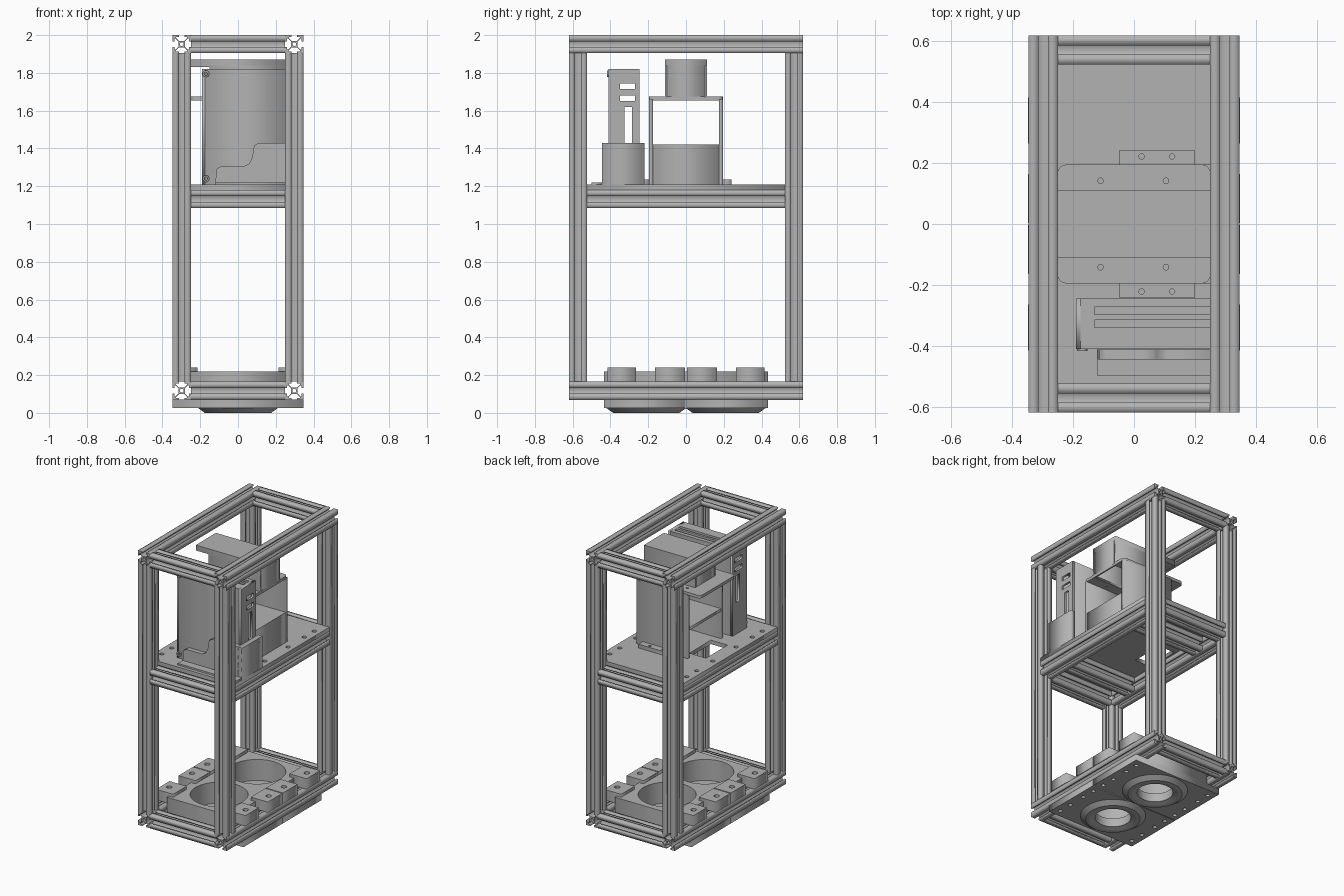
import bpy
from math import sin, cos, pi
from mathutils import Matrix

cube = bpy.data.objects.get("Cube")
if cube:
    bpy.data.objects.remove(cube)

grey = bpy.data.materials.new("machined_grey")
grey.use_nodes = True
grey.diffuse_color = (0.45, 0.45, 0.45, 1)
grey.node_tree.nodes["Principled BSDF"].inputs["Base Color"].default_value = (0.45, 0.45, 0.45, 1)

# Local outline (a, b) and depth mapped to world axes
FRAMES = {
    "z": Matrix(((1, 0, 0), (0, 1, 0), (0, 0, 1))),
    "x": Matrix(((0, 0, 1), (1, 0, 0), (0, 1, 0))),
    "y": Matrix(((1, 0, 0), (0, 0, -1), (0, 1, 0))),
}


def circle(x, y, r, n=16):
    return [(x + r * cos(2 * pi * i / n), y + r * sin(2 * pi * i / n)) for i in range(n)]


def rect(x0, x1, y0, y1, r=0):
    if not r:
        return [(x0, y0), (x1, y0), (x1, y1), (x0, y1)]
    corners = [(x1 - r, y1 - r), (x0 + r, y1 - r), (x0 + r, y0 + r), (x1 - r, y0 + r)]
    return [(cx + r * cos(pi / 2 * (q + i / 4)), cy + r * sin(pi / 2 * (q + i / 4)))
            for q, (cx, cy) in enumerate(corners) for i in range(5)]


def finish(name, mesh):
    mesh.materials.clear()
    mesh.materials.append(grey)
    ob = bpy.data.objects.new(name, mesh)
    bpy.context.collection.objects.link(ob)
    return ob


def prism(name, axis, lo, hi, outline, holes=(), shift=(0, 0)):
    """Extrude an outline with holes along an axis from lo to hi."""
    curve = bpy.data.curves.new(name + "_outline", "CURVE")
    curve.dimensions = "2D"
    curve.fill_mode = "BOTH"
    curve.extrude = (hi - lo) / 2
    for loop in [outline, *holes]:
        spline = curve.splines.new("POLY")
        spline.points.add(len(loop) - 1)
        for p, (a, b) in zip(spline.points, loop):
            p.co = (a + shift[0], b + shift[1], 0, 1)
        spline.use_cyclic_u = True
    temp = bpy.data.objects.new(name + "_temp", curve)
    bpy.context.collection.objects.link(temp)
    graph = bpy.context.evaluated_depsgraph_get()
    mesh = bpy.data.meshes.new_from_object(temp.evaluated_get(graph))
    bpy.data.objects.remove(temp)
    frame = FRAMES[axis]
    move = Matrix.Translation(frame.col[2] * (lo + hi) / 2 * (-1 if axis == "y" else 1))
    mesh.transform(move @ frame.to_4x4())
    return finish(name, mesh)


def box(name, x, y, z):
    return prism(name, "z", z[0], z[1], rect(*x, *y))


# Slotted extrusion section, one side repeated four times
H = 0.048
side = [(H, -H), (H, -0.015), (0.038, -0.015), (0.038, -0.029), (0.032, -0.029), (0.018, -0.015)]
side += [(a, -b) for a, b in reversed(side[1:])]
section = []
for turn in range(4):
    c, s = round(cos(turn * pi / 2)), round(sin(turn * pi / 2))
    section += [(a * c - b * s, a * s + b * c) for a, b in side]


def rail(name, axis, lo, hi, at):
    prism(name, axis, lo, hi, section, [circle(0, 0, 0.01, 12)], at)


# Frame of rails and posts
RX, RY = 0.298, 0.572
for sgn, lr in ((1, "left"), (-1, "right")):
    for end, fb in ((-1, "front"), (1, "back")):
        rail(f"post_{fb}_{lr}", "z", 0.165, 1.905, (sgn * RX, end * RY))
    for level, z, reach in (("top", 1.952, 0.62), ("bottom", 0.117, 0.62), ("middle", 1.132, 0.524)):
        rail(f"{level}_rail_{lr}", "y", -reach, reach, (sgn * RX, z))
for end, fb in ((-1, "front"), (1, "back")):
    for level, z in (("top", 1.952), ("bottom", 0.117), ("middle", 1.132)):
        rail(f"{level}_rail_{fb}", "x", -0.25, 0.25, (end * RY, z))
    rail(f"shelf_support_{fb}", "x", -0.25, 0.25, (end * 0.34, 1.132))

# Shelf plate with bolt holes and a cable opening
bolts = [circle(sx * 0.3, y, 0.015) for sx in (-1, 1) for y in (-0.42, -0.31, -0.13, 0.13, 0.31, 0.42)]
opening = rect(-0.24, -0.11, -0.12, 0.12)
prism("shelf_plate", "z", 1.18, 1.208, rect(-0.345, 0.345, -0.524, 0.524), bolts + [opening])

# Central housing: walls, deck, flange and hollow hood
for s, fb in ((-1, "front"), (1, "back")):
    ys = sorted((s * 0.175, s * 0.195))
    box(f"housing_wall_{fb}", (-0.15, 0.25), ys, (1.208, 1.66))
    ys = sorted((s * 0.1, s * 0.112))
    box(f"hood_wall_{fb}", (-0.15, 0.25), ys, (1.67, 1.84))
    foot = sorted((s * 0.195, s * 0.242))
    prism(f"housing_foot_{fb}", "z", 1.208, 1.235, rect(-0.05, 0.2, *foot),
          [circle(x, s * 0.222, 0.009) for x in (0.025, 0.125)])
box("housing_deck", (-0.15, 0.25), (-0.175, 0.175), (1.4, 1.42))
box("housing_end_plate", (0.23, 0.25), (-0.175, 0.175), (1.208, 1.4))
flange_holes = [circle(x, y, 0.009) for x in (-0.11, 0.105) for y in (-0.142, 0.142)]
prism("housing_flange", "z", 1.655, 1.676, rect(-0.25, 0.25, -0.195, 0.195, 0.025),
      flange_holes + [rect(-0.14, 0.24, -0.1, 0.1)])
for x0, lr in ((0.238, "left"), (-0.15, "right")):
    box(f"hood_end_{lr}", (x0, x0 + 0.012), (-0.1, 0.1), (1.67, 1.84))
box("hood_top", (-0.25, 0.25), (-0.112, 0.112), (1.832, 1.87))

# Slotted upright case
case_slots = [rect(-0.35, -0.27, 1.715, 1.745), rect(-0.35, -0.27, 1.65, 1.68),
              rect(-0.325, -0.285, 1.43, 1.62)]
for x0, lr in ((0.295, "left"), (-0.19, "right")):
    prism(f"case_end_{lr}", "x", x0, x0 + 0.015, rect(-0.41, -0.245, 1.208, 1.82), case_slots)
box("case_front_panel", (-0.175, 0.295), (-0.41, -0.395), (1.208, 1.82))
box("case_back_panel", (-0.175, 0.295), (-0.26, -0.245), (1.208, 1.82))
prism("case_top", "z", 1.805, 1.82, rect(-0.175, 0.295, -0.395, -0.26),
      [rect(-0.13, 0.28, -0.298, -0.273), rect(-0.13, 0.28, -0.34, -0.315)])
for z in (1.24, 1.795):
    prism("case_screw", "y", -0.418, -0.405, circle(-0.17, z, 0.018), [circle(-0.17, z, 0.009)])

# Stepped bracket clamping the case
step = [(-0.12, 1.208), (0.34, 1.208), (0.34, 1.43), (0.11, 1.43), (0.085, 1.415), (0.075, 1.35),
        (0.06, 1.32), (0.03, 1.305), (-0.09, 1.305), (-0.115, 1.29)]
prism("bracket_front", "y", -0.445, -0.412, step)
box("bracket_side", (0.312, 0.345), (-0.445, -0.22), (1.208, 1.43))
box("bracket_foot", (-0.12, 0.34), (-0.5, -0.445), (1.208, 1.22))

# Base block with two bores, wide upper edges and bolt tabs
bores = [circle(0, y, 0.185, 48) for y in (-0.21, 0.21)]
prism("base_block", "z", 0.07, 0.218, rect(-0.25, 0.25, -0.435, 0.435), bores)
for sgn, lr in ((1, "left"), (-1, "right")):
    for y0, y1 in ((-0.415, -0.265), (-0.165, -0.004), (0.004, 0.165), (0.265, 0.415)):
        xs = sorted((sgn * 0.215, sgn * 0.348))
        prism(f"base_tab_{lr}", "z", 0.166, 0.24, rect(*xs, y0, y1),
              [circle(sgn * 0.298, (y0 + y1) / 2, 0.018)])

# Underside plates with shallow conical rings around the ports
for s, fb in ((-1, "front"), (1, "back")):
    ys = sorted((s * 0.003, s * 0.435))
    port = circle(0, s * 0.21, 0.115, 48)
    plate_bolts = [circle(sx * 0.3, s * y, 0.014) for sx in (-1, 1) for y in (0.05, 0.15, 0.28, 0.38)]
    prism(f"under_plate_{fb}", "z", 0.025, 0.07, rect(-0.347, 0.347, *ys), [port] + plate_bolts)
    rings = [(0.115, 0.03), (0.115, 0.01), (0.15, 0), (0.175, 0), (0.212, 0.026)]
    n = 48
    verts = [(x, y, z) for r, z in rings for x, y in circle(0, s * 0.21, r, n)]
    faces = [(k * n + i, (k + 1) * n + i, (k + 1) * n + (i + 1) % n, k * n + (i + 1) % n)
             for k in range(len(rings) - 1) for i in range(n)]
    mesh = bpy.data.meshes.new(f"port_ring_{fb}")
    mesh.from_pydata(verts, [], faces)
    finish(f"port_ring_{fb}", mesh)
